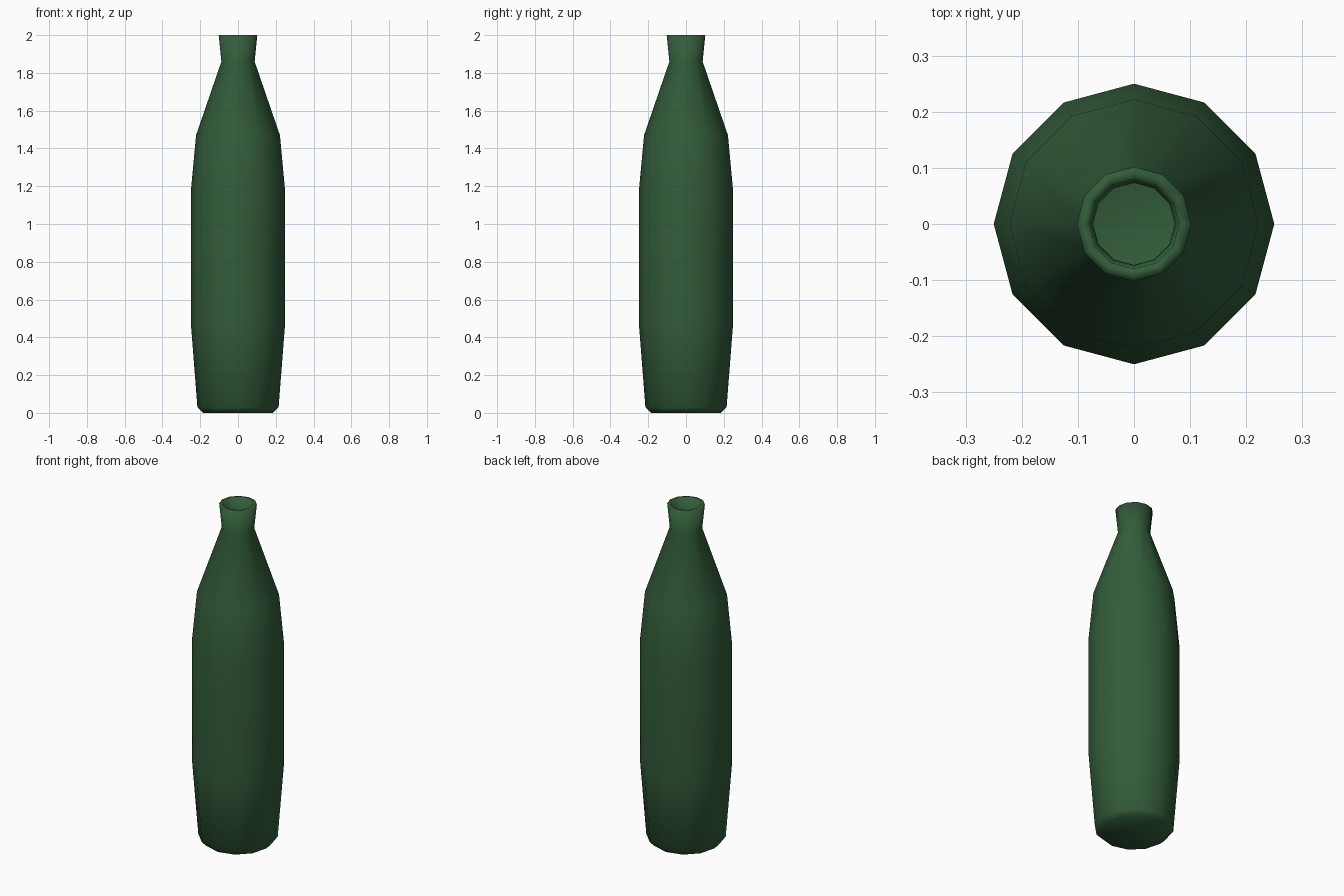
import bpy
import bmesh
from math import cos, sin, tau

cube = bpy.data.objects.get("Cube")
if cube:
    bpy.data.objects.remove(cube, do_unlink=True)

SIDES = 12

# Dark green glass colour
glass = bpy.data.materials.new("bottle_green")
glass.use_nodes = True
colour = (0.032, 0.107, 0.042, 1)
glass.diffuse_color = colour
glass.node_tree.nodes["Principled BSDF"].inputs["Base Color"].default_value = colour

# Profile as (radius, height): outer wall from base to lip, then inner wall down to the floor
outer = [(0.185, 0), (0.215, 0.03), (0.25, 0.48), (0.25, 1.17),
         (0.222, 1.47), (0.088, 1.86), (0.102, 2)]
inner = [(0.08, 2), (0.073, 1.86), (0.205, 1.46), (0.235, 1.17),
         (0.235, 0.48), (0.2, 0.035), (0.18, 0.015)]

# Lathe the bottle
bm = bmesh.new()
rings = [[bm.verts.new((r * cos(tau * i / SIDES), r * sin(tau * i / SIDES), z))
          for i in range(SIDES)] for r, z in outer + inner]
for low, high in zip(rings, rings[1:]):
    for i in range(SIDES):
        j = (i + 1) % SIDES
        bm.faces.new((low[i], low[j], high[j], high[i]))

# Underside and inside floor
bm.faces.new(rings[0][::-1])
bm.faces.new(rings[-1])
for face in bm.faces:
    face.smooth = True

mesh = bpy.data.meshes.new("bottle")
bm.to_mesh(mesh)
bm.free()
mesh.materials.append(glass)
bottle = bpy.data.objects.new("bottle", mesh)
bpy.context.collection.objects.link(bottle)
